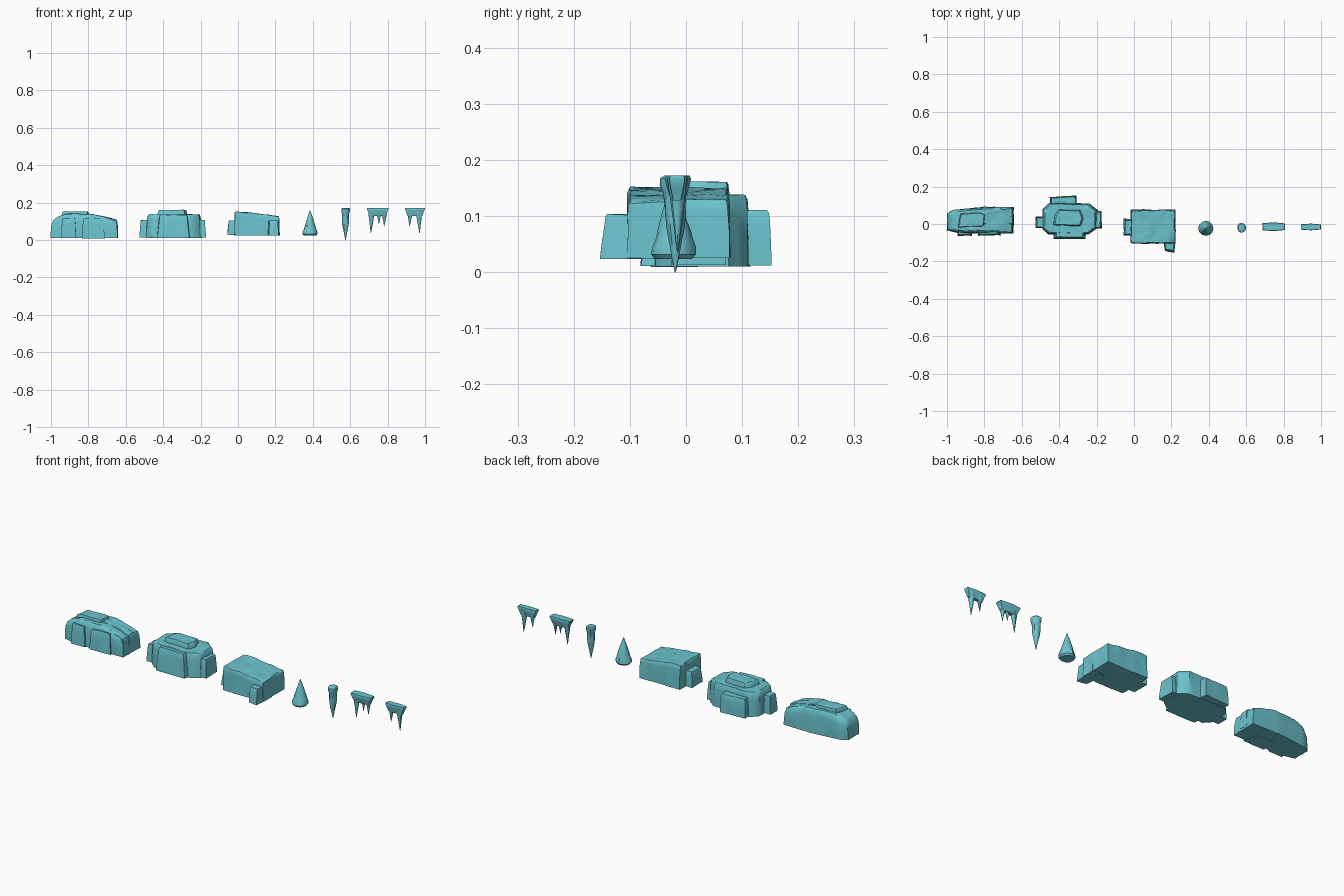
import bpy, bmesh, math
from mathutils import Vector, noise

if "Cube" in bpy.data.objects:
    bpy.data.objects.remove(bpy.data.objects["Cube"])

# Teal stone
STONE = bpy.data.materials.new("teal_stone")
STONE.diffuse_color = (0.15, 0.55, 0.62, 1)
STONE.use_nodes = True
STONE.node_tree.nodes["Principled BSDF"].inputs["Base Color"].default_value = STONE.diffuse_color


def height(profile, x):
    """Piecewise linear top height along x."""
    if x <= profile[0][0]:
        return profile[0][1]
    for (x0, z0), (x1, z1) in zip(profile, profile[1:]):
        if x <= x1:
            return z0 + (z1 - z0) * (x - x0) / (x1 - x0)
    return profile[-1][1]


def make(name, rings):
    """Skin a stack of equal rings and close both ends."""
    bm = bmesh.new()
    vs = [[bm.verts.new(p) for p in r] for r in rings]
    n = len(rings[0])
    for a, b in zip(vs, vs[1:]):
        for i in range(n):
            j = (i + 1) % n
            bm.faces.new((a[i], a[j], b[j], b[i]))
    bm.faces.new(vs[0][::-1])
    bm.faces.new(vs[-1])
    bmesh.ops.triangulate(bm, faces=bm.faces[:])
    bmesh.ops.recalc_face_normals(bm, faces=bm.faces[:])
    me = bpy.data.meshes.new(name)
    bm.to_mesh(me)
    bm.free()
    me.materials.append(STONE)
    ob = bpy.data.objects.new(name, me)
    bpy.context.collection.objects.link(ob)
    return ob


def block(outline, z0, top, levels, rough=0.003):
    """Weathered block: counter-clockwise outline, levels of (height share, scale)."""
    if not isinstance(top, list):
        top = [(0, top)]
    pts = []
    for i, a in enumerate(outline):
        a, b = Vector(a), Vector(outline[(i + 1) % len(outline)])
        k = max(1, round((b - a).length / 0.025))
        pts += [a.lerp(b, j / k) for j in range(k)]
    c = sum((Vector(p) for p in outline), Vector((0, 0))) / len(outline)
    rings = []
    for t, s in levels:
        ring = []
        for p in pts:
            q = c + (p - c) * s
            z = z0 + t * (height(top, q.x) - z0)
            d = noise.noise_vector(Vector((q.x * 28, q.y * 28, z * 10))) * rough
            ring.append((q.x + d.x, q.y + d.y, z + (d.z if t > 0.5 else 0)))
        rings.append(ring)
    return make("block", rings)


def spike(x, y, profile, n=12, tilt=0.0, squash=1.0):
    """Uneven tapering spike; profile is a list of (z, radius)."""
    rings = []
    for z, r in profile:
        ring = []
        for i in range(n):
            a = 2 * math.pi * i / n
            k = r * (1 + 0.16 * noise.noise(Vector((math.cos(a) + x * 9, math.sin(a), z * 16))))
            ring.append((x + tilt * (profile[0][0] - z) + k * math.cos(a),
                         y + k * math.sin(a) * squash, z))
        rings.append(ring)
    return make("spike", rings)


def box(x0, x1, y0, y1):
    return [(x0, y0), (x1, y0), (x1, y1), (x0, y1)]


def fuse(name, parts, bevel=0.002):
    """Union the parts into one object with worn edges."""
    base = parts[0]
    for p in parts[1:]:
        m = base.modifiers.new("union", 'BOOLEAN')
        m.operation, m.solver, m.object = 'UNION', 'EXACT', p
    bpy.context.view_layer.update()
    me = bpy.data.meshes.new_from_object(
        base.evaluated_get(bpy.context.evaluated_depsgraph_get()))
    for p in parts:
        bpy.data.objects.remove(p)
    me.name = name
    me.materials.clear()
    me.materials.append(STONE)
    for f in me.polygons:
        f.material_index = 0
    ob = bpy.data.objects.new(name, me)
    bpy.context.collection.objects.link(ob)
    bpy.ops.object.select_all(action='DESELECT')
    ob.select_set(True)
    bpy.context.view_layer.objects.active = ob
    if bevel:
        b = ob.modifiers.new("worn_edges", 'BEVEL')
        b.width, b.segments, b.angle_limit = bevel, 1, math.radians(50)
    bpy.ops.object.shade_smooth_by_angle(angle=math.radians(40))
    return ob


WALL = [(0, 1), (0.35, 0.99), (0.75, 0.97), (0.95, 0.94), (1, 0.90), (1, 0.55), (1, 0.25)]
ROUND = [(0, 1), (0.35, 1), (0.72, 0.98), (0.92, 0.92), (1, 0.80), (1, 0.5), (1, 0.2)]
TAPER = [(0, 1), (0.35, 0.96), (0.7, 0.90), (0.95, 0.85), (1, 0.80), (1, 0.5), (1, 0.2)]

# Long rock: tall left end, ridged right end, slabs leaning on the front
fuse("long_rock", [
    block([(-1, -0.035), (-0.93, -0.05), (-0.645, -0.05), (-0.642, 0.09), (-0.80, 0.092),
           (-0.97, 0.075), (-1, 0.055)], 0.01,
          [(-1, 0.105), (-0.95, 0.13), (-0.90, 0.14), (-0.78, 0.138), (-0.70, 0.12), (-0.645, 0.105)],
          ROUND, 0.004),
    block([(-0.945, -0.02), (-0.80, -0.012), (-0.795, 0.05), (-0.82, 0.062), (-0.93, 0.055)],
          0.08, 0.152, WALL),
    block([(-0.945, -0.064), (-0.865, -0.062), (-0.865, 0.02), (-0.945, 0.02)], 0.011, 0.116, TAPER),
    block([(-0.835, -0.064), (-0.712, -0.060), (-0.73, 0.02), (-0.83, 0.02)], 0.009, 0.116, TAPER),
    block(box(-0.82, -0.645, -0.044, 0.0), 0.02, [(-0.82, 0.130), (-0.70, 0.116), (-0.645, 0.100)], WALL),
    block(box(-0.81, -0.642, 0.0, 0.045), 0.02, [(-0.8, 0.142), (-0.70, 0.122), (-0.645, 0.107)], WALL),
    block(box(-0.81, -0.644, 0.04, 0.084), 0.02, [(-0.8, 0.130), (-0.70, 0.114), (-0.645, 0.098)], WALL),
])

# Round stepped rock with a block on each side
fuse("stepped_rock", [
    block([(-0.49, -0.03), (-0.46, -0.055), (-0.24, -0.055), (-0.20, -0.025), (-0.195, 0.075),
           (-0.24, 0.11), (-0.45, 0.115), (-0.49, 0.08)], 0.01, 0.137, WALL, 0.004),
    block([(-0.44, -0.01), (-0.28, -0.015), (-0.262, 0.03), (-0.28, 0.078), (-0.41, 0.082),
           (-0.43, 0.05)], 0.08, 0.161, TAPER),
    block([(-0.43, -0.080), (-0.26, -0.080), (-0.25, 0.03), (-0.44, 0.03)], 0.011, 0.135, TAPER),
    block([(-0.437, 0.02), (-0.305, 0.02), (-0.308, 0.153), (-0.45, 0.143)], 0.012, 0.110, WALL),
    block(box(-0.527, -0.44, -0.022, 0.040), 0.013, 0.106, TAPER),
    block(box(-0.25, -0.172, -0.025, 0.07), 0.014, 0.108, TAPER),
])

# Square rock with a left step and a front right foot
fuse("square_rock", [
    block(box(-0.018, 0.222, -0.105, 0.077), 0.025,
          [(-0.02, 0.153), (0.06, 0.146), (0.22, 0.127)],
          [(0, 1), (0.4, 0.995), (0.8, 0.985), (0.97, 0.97), (1, 0.94), (1, 0.55), (1, 0.25)], 0.005),
    block([(-0.056, -0.062), (0.04, -0.062), (0.04, 0.028), (-0.056, 0.028)], 0.026, 0.105, TAPER),
    block([(0.165, -0.145), (0.217, -0.154), (0.225, -0.03), (0.15, -0.03)], 0.024, 0.104, TAPER),
])

# Standing cone
fuse("stalagmite", [spike(0.385, -0.023, [
    (0.024, 0.034), (0.032, 0.041), (0.045, 0.040), (0.06, 0.033), (0.075, 0.029), (0.11, 0.018),
    (0.14, 0.008), (0.16, 0.001)], 12)], 0)

# Single hanging spike
fuse("single_stalactite", [spike(0.575, -0.019, [
    (0.172, 0.019), (0.167, 0.025), (0.155, 0.025), (0.140, 0.020), (0.12, 0.019), (0.10, 0.019),
    (0.08, 0.017), (0.06, 0.013), (0.025, 0.006), (0.0, 0.001)], 12)], 0)


def cluster(name, x0, x1, y0, y1, spikes):
    """Flared top slab with spikes hanging from it."""
    c, w, y, d = (x0 + x1) / 2, (x1 - x0) / 2, (y0 + y1) / 2, (y1 - y0) / 2
    slab = make("slab", [[(c + sx * w * s, y + sy * d * s2, z)
                          for sx, sy in ((-1, -.8), (0, -1), (1, -.75), (1, .75), (0, 1), (-1, .8))]
                         for z, s, s2 in ((0.128, 0.74, 0.5), (0.152, 0.88, 0.85),
                                          (0.166, 1, 1), (0.172, 0.97, 0.9))])
    parts = [slab]
    for x, tip, r, tilt in spikes:
        h = 0.158 - tip
        parts.append(spike(x, y + 0.0007, [(0.158, r), (0.158 - h * .25, r * .82),
                     (0.158 - h * .55, r * .5), (0.158 - h * .85, r * .2), (tip, 0.0008)],
                     9, tilt, 0.85))
    fuse(name, parts, 0)


# Hanging clusters
cluster("triple_stalactite", 0.688, 0.806, -0.038, 0.009,
        [(0.714, 0.037, 0.018, -0.03), (0.753, 0.085, 0.014, 0.0), (0.782, 0.073, 0.016, 0.0)])
cluster("double_stalactite", 0.892, 1.0, -0.034, 0.002,
        [(0.920, 0.073, 0.016, -0.03), (0.967, 0.036, 0.019, 0.03)])
